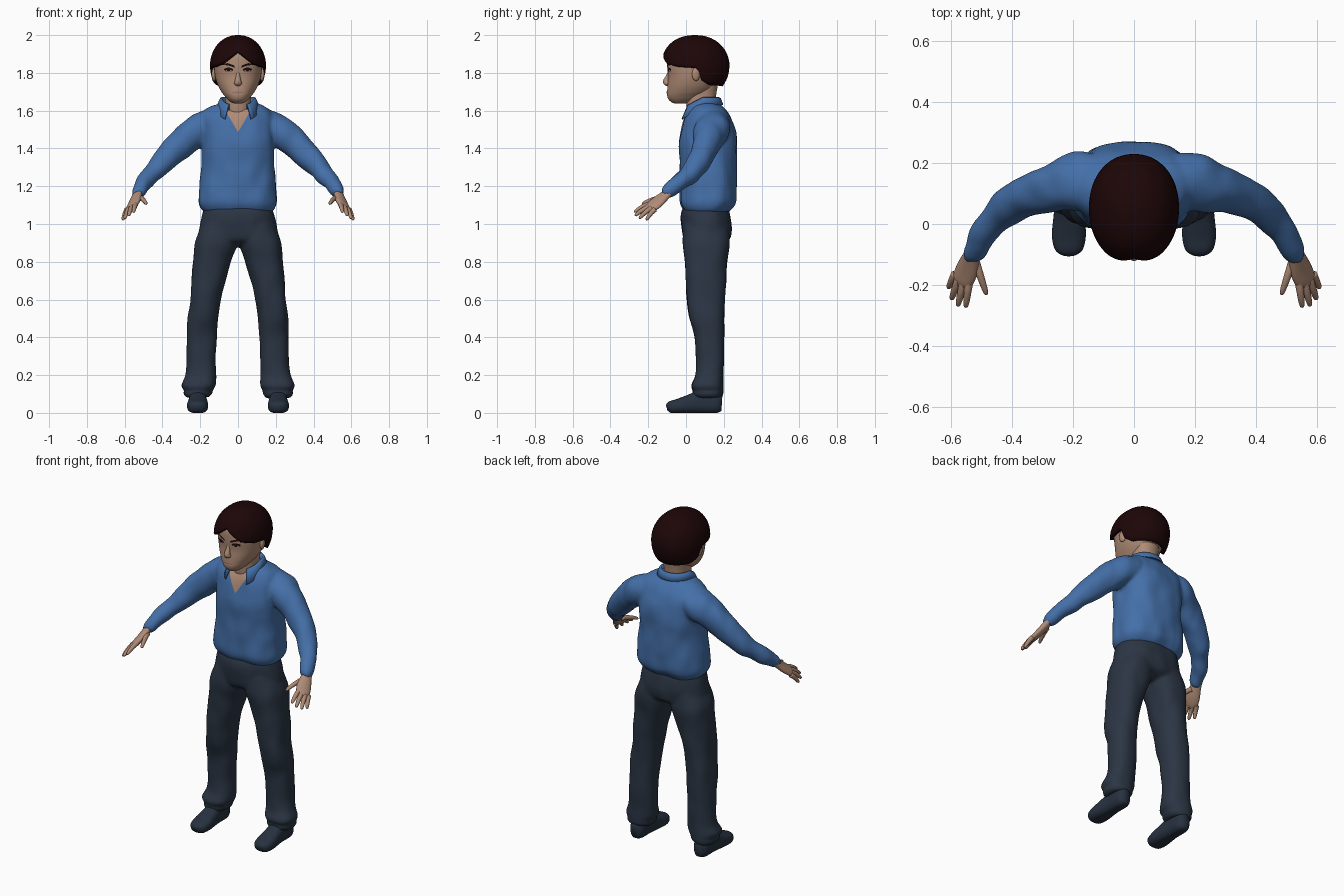
import bpy, bmesh, math
from mathutils import Vector, Matrix, noise
from mathutils.bvhtree import BVHTree

old = bpy.data.objects.get("Cube")
if old:
    bpy.data.objects.remove(old)
link = bpy.context.scene.collection.objects.link


def material(name, *rgb):
    m = bpy.data.materials.new(name)
    m.use_nodes = True
    m.diffuse_color = (*rgb, 1)
    m.node_tree.nodes["Principled BSDF"].inputs["Base Color"].default_value = (*rgb, 1)
    return m


SKIN = material("skin", 0.43, 0.26, 0.18)
LIP = material("lips", 0.34, 0.19, 0.14)
SHIRT = material("shirt_blue", 0.058, 0.16, 0.395)
CLOTH = material("trouser_navy", 0.024, 0.036, 0.057)
SHOE = material("shoe_navy", 0.02, 0.031, 0.05)
HAIR = material("hair_brown", 0.012, 0.0018, 0.0022)
WHITE = material("eye_white", 0.4, 0.33, 0.3)
DARK = material("eye_dark", 0.012, 0.004, 0.004)


def finish(name, bm, *mats, fold=0):
    """Turn a bmesh into an object; fold adds soft cloth wrinkles."""
    bmesh.ops.recalc_face_normals(bm, faces=bm.faces)
    if fold:
        bm.normal_update()
        for v in bm.verts:
            p = v.co
            v.co = p + v.normal * fold * noise.noise(Vector((p.x * 13, p.y * 13, p.z * 8)))
    for f in bm.faces:
        f.smooth = True
    me = bpy.data.meshes.new(name)
    bm.to_mesh(me)
    bm.free()
    for m in mats:
        me.materials.append(m)
    ob = bpy.data.objects.new(name, me)
    link(ob)
    return ob


def mirror(ob):
    """Name the part left_ and add its right_ twin across x = 0."""
    twin = ob.copy()
    twin.data = ob.data.copy()
    twin.data.transform(Matrix.Scale(-1, 4, (1, 0, 0)))
    twin.data.flip_normals()
    twin.name, ob.name = "right_" + ob.name, "left_" + ob.name
    link(twin)


def fuse(middle, limb):
    """Melt a middle part and a mirrored pair of limbs into one skin."""
    me = bpy.data.meshes.new("blend")
    limb.to_mesh(me)
    limb.free()
    middle.from_mesh(me)
    me.transform(Matrix.Scale(-1, 4, (1, 0, 0)))
    middle.from_mesh(me)
    ob = finish("blend", middle)
    remesh = ob.modifiers.new("remesh", "REMESH")
    remesh.mode, remesh.voxel_size = "VOXEL", .009
    soft = ob.modifiers.new("soft", "SMOOTH")
    soft.factor, soft.iterations = .5, 7
    bm = bmesh.new()
    bm.from_object(ob, bpy.context.evaluated_depsgraph_get())
    bpy.data.objects.remove(ob)
    return bm


def spline(rows, k):
    """Catmull-Rom through rows of numbers."""
    rows = [Vector(r) for r in rows]
    out = []
    for i in range(len(rows) - 1):
        a, b, c, d = rows[max(i - 1, 0)], rows[i], rows[i + 1], rows[min(i + 2, len(rows) - 1)]
        for j in range(k):
            t = j / k
            out.append(b + (c - a) * (t / 2) + (a * 2 - b * 5 + c * 4 - d) * (t * t / 2)
                       + (b * 3 - a - c * 3 + d) * (t ** 3 / 2))
    return out + [rows[-1]]


def loft(rings):
    """Skin closed rings of points and cap both ends."""
    bm = bmesh.new()
    rows = [[bm.verts.new(p) for p in r] for r in rings]
    n = len(rows[0])
    for a, b in zip(rows, rows[1:]):
        for i in range(n):
            bm.faces.new((a[i], a[(i + 1) % n], b[(i + 1) % n], b[i]))
    bm.faces.new(rows[0])
    bm.faces.new(rows[-1])
    return bm


def power(x, e):
    return math.copysign(abs(x) ** e, x)


def oval(c, u, v, n, e):
    turns = [math.tau * (i + 0.5) / n for i in range(n)]
    return [c + u * power(math.cos(t), 2 / e) + v * power(math.sin(t), 2 / e) for t in turns]


def body(rows, n=40, e=2.3):
    """Level slices: z, centre x, half width, front y, back y."""
    return loft([oval(Vector((x, (f + b) / 2, z)), Vector((w, 0, 0)), Vector((0, (b - f) / 2, 0)), n, e)
                 for z, x, w, f, b in spline(rows, 5)])


def tube(rows, n=20, e=2, side=None):
    """Slices square to a path: x, y, z, half width, half height."""
    rows = spline(rows, 4)
    mids = [Vector(r[:3]) for r in rows]
    rings = []
    for i, r in enumerate(rows):
        t = (mids[min(i + 1, len(rows) - 1)] - mids[max(i - 1, 0)]).normalized()
        u = Vector(side) if side else Vector((0, 0, 1)).cross(t)
        u = (u - t * u.dot(t)).normalized()
        rings.append(oval(mids[i], u * r[3], t.cross(u) * r[4], n, e))
    return loft(rings)


# Trousers: hips and two legs
hips = body([(1.1, 0, .175, -.01, .22), (1.05, 0, .19, -.025, .235), (.98, 0, .203, -.023, .242),
             (.92, 0, .208, -.012, .231), (.895, 0, .17, .02, .2), (.88, 0, .08, .06, .16)])
leg = body([(1.0, .1, .085, -.01, .22), (.9, .115, .112, -.018, .231), (.8, .138, .101, -.006, .219),
            (.7, .158, .091, -.001, .211), (.6, .173, .081, .004, .206), (.5, .186, .081, .019, .201),
            (.4, .19, .079, .045, .201), (.3, .195, .077, .055, .201), (.2, .199, .081, .05, .196),
            (.145, .21, .09, .029, .197), (.12, .211, .077, .04, .196), (.1, .213, .078, .037, .196),
            (.08, .215, .061, .05, .187)], 32)
finish("trousers", fuse(hips, leg), CLOTH, fold=.006)

# Shoes with flattened soles
shoe = tube([(.213, .19, .05, .025, .04), (.213, .16, .052, .044, .054), (.213, .08, .058, .047, .06),
             (.213, .02, .047, .052, .05), (.214, -.04, .036, .056, .039), (.214, -.085, .03, .045, .031),
             (.214, -.102, .026, .02, .015)], 24, e=2.5)
for v in shoe.verts:
    v.co.z = max(v.co.z, 0)
mirror(finish("shoe", shoe, SHOE))

# Shirt: trunk and sleeves, with an open neck cut into the front
trunk = body([(1.06, 0, .173, 0, .22), (1.08, 0, .195, -.015, .242), (1.12, 0, .209, -.032, .264),
              (1.2, 0, .202, -.031, .267), (1.32, 0, .19, -.036, .268), (1.42, 0, .191, -.041, .271),
              (1.5, 0, .193, -.026, .263), (1.56, 0, .193, -.006, .241), (1.6, 0, .173, .014, .216),
              (1.625, 0, .132, .029, .191), (1.642, 0, .075, .035, .17)], 56, e=2.5)
sleeve = tube([(.1, .14, 1.53, .08, .075), (.18, .14, 1.51, .098, .088), (.245, .125, 1.472, .086, .084),
               (.312, .105, 1.413, .072, .075), (.392, .072, 1.333, .063, .064), (.452, .022, 1.268, .054, .053),
               (.5, -.043, 1.213, .044, .044), (.53, -.1, 1.168, .035, .035), (.532, -.105, 1.164, .027, .026)], 28)
shirt = fuse(trunk, sleeve)
SLOPE, V_LOW = .6, 1.487
for s in (1, -1):
    near = [f for f in shirt.faces if f.calc_center_median().y < .09 and f.calc_center_median().z > V_LOW - .03]
    geom = set(near) | {e for f in near for e in f.edges} | {v for f in near for v in f.verts}
    bmesh.ops.bisect_plane(shirt, geom=list(geom), plane_co=(0, 0, V_LOW), plane_no=(s, 0, -SLOPE))
for f in shirt.faces:
    c = f.calc_center_median()
    f.material_index = int(c.y < .09 and abs(c.x) < SLOPE * (c.z - V_LOW))
finish("shirt", shirt, SHIRT, SKIN, fold=.008)

# Folded collar with two front wings
bm = bmesh.new()
rows = []
for i in range(33):
    a = math.radians(32 + 296 * i / 32)
    front = max(0, math.cos(a))
    top = 1.672 - .045 * front
    row = []
    for grow, drop in ((-.006, .06), (0, 0), (.01, .006), (.024 + .026 * front, .04 + .045 * front)):
        row.append(bm.verts.new(((.086 + grow) * math.sin(a), .088 - (.086 + grow) * math.cos(a), top - drop)))
    rows.append(row)
for a, b in zip(rows, rows[1:]):
    for j in range(3):
        bm.faces.new((a[j], b[j], b[j + 1], a[j + 1]))
collar = finish("shirt_collar", bm, SHIRT)
collar.modifiers.new("thickness", "SOLIDIFY").thickness = .006

# Hands: palm, four fingers and a thumb
palm = [(.527, -.08, 1.178, .025, .022), (.535, -.11, 1.152, .031, .021), (.548, -.15, 1.118, .041, .02),
        (.564, -.185, 1.09, .039, .017), (.57, -.203, 1.078, .027, .01)]
mirror(finish("palm", tube(palm, side=(.045, .025, -.03)), SKIN))
digits = {"index_finger": ((.542, -.19, 1.105), (.553, -.274, 1.062)),
          "middle_finger": ((.56, -.19, 1.092), (.579, -.27, 1.043)),
          "ring_finger": ((.577, -.183, 1.082), (.6, -.248, 1.028)),
          "little_finger": ((.588, -.165, 1.076), (.61, -.21, 1.02)),
          "thumb": ((.52, -.125, 1.14), (.484, -.233, 1.105))}
for name, (root, tip) in digits.items():
    a, b = Vector(root), Vector(tip)
    path = []
    for t, r in ((0, .0145), (.35, .013), (.7, .011), (.93, .008), (1, .002)):
        p = a.lerp(b, t) + Vector((0, 0, .024 * t * (1 - t)))
        path.append((*p, r, r))
    mirror(finish(name, tube(path, 10), SKIN))

# Neck, head, nose and ears
finish("neck", body([(1.52, 0, .07, .02, .16), (1.6, 0, .069, .005, .155), (1.68, 0, .07, 0, .16),
                     (1.74, 0, .075, 0, .17)], 28), SKIN)
head = body([(1.638, 0, .02, -.06, .0), (1.645, 0, .038, -.077, .03), (1.66, 0, .056, -.093, .07),
             (1.68, 0, .073, -.1, .1), (1.7, 0, .088, -.1, .13), (1.735, 0, .107, -.098, .16),
             (1.78, 0, .121, -.095, .18), (1.84, 0, .127, -.1, .195), (1.9, 0, .119, -.094, .185),
             (1.95, 0, .085, -.05, .16), (1.97, 0, .05, 0, .12)], 48, e=2.2)
face = BVHTree.FromBMesh(head)
finish("head", head, SKIN)
finish("nose", tube([(0, -.083, 1.815, .009, .009), (0, -.093, 1.785, .011, .012), (0, -.102, 1.757, .017, .019),
                     (0, -.1, 1.745, .021, .017), (0, -.093, 1.736, .014, .008)], 16, side=(1, 0, 0)), SKIN)
ear = bmesh.new()
bmesh.ops.create_uvsphere(ear, u_segments=16, v_segments=10, radius=1,
                          matrix=Matrix.Translation((.126, .053, 1.793)) @ Matrix.Rotation(.25, 4, "Z")
                          @ Matrix.Diagonal((.013, .022, .036, 1)))
mirror(finish("ear", ear, SKIN))


def plate(name, outline, mat, lift):
    """Thin detail laid on the face from an x, z outline."""
    bm = bmesh.new()
    mid = (sum(p[0] for p in outline) / len(outline), sum(p[1] for p in outline) / len(outline))
    vs = []
    for x, z in [mid] + outline:
        hit = face.ray_cast(Vector((x, -1, z)), Vector((0, 1, 0)))[0]
        vs.append(bm.verts.new(hit + Vector((0, -lift, 0))))
    ring = vs[1:]
    for a, b in zip(ring, ring[1:] + ring[:1]):
        bm.faces.new((vs[0], a, b))
    return finish(name, bm, mat)


def disc(x, z, w, h):
    return [(x + w * math.cos(i * math.tau / 14), z + h * math.sin(i * math.tau / 14)) for i in range(14)]


# Eyes, brows and mouth
mirror(plate("eye_lash_line", disc(.05, 1.817, .024, .011), DARK, .002))
mirror(plate("eye_white", disc(.05, 1.812, .016, .005), WHITE, .0035))
mirror(plate("eye_iris", disc(.05, 1.815, .01, .0075), DARK, .005))
mirror(plate("eyebrow", [(.017, 1.827), (.05, 1.839), (.088, 1.843), (.055, 1.852), (.019, 1.839)], DARK, .003))
plate("mouth", disc(0, 1.695, .032, .006), LIP, .003)

# Hair cap: a dome whose lower edge follows the hairline
edge = [(0, 1.915), (15, 1.885), (35, 1.848), (60, 1.832), (93, 1.825), (100, 1.76), (115, 1.735), (181, 1.728)]


def hairline(deg):
    for (a, za), (b, zb) in zip(edge, edge[1:]):
        if deg <= b:
            return za + (zb - za) * (deg - a) / (b - a)


hair = bmesh.new()
SEG, ROWS = 72, 16
rings = []
for i in range(SEG):
    deg = 360 * i / SEG
    a = math.radians(deg)
    ahead, behind = max(0, math.cos(a)), max(0, -math.cos(a))
    low = math.acos((hairline(min(deg, 360 - deg)) - 1.84) / .16)
    ring = []
    for j in range(ROWS + 1):
        p = low * j / ROWS
        s = math.sin(p) ** (.5 + .2 * behind if p > math.pi / 2 else .95 - .1 * ahead)
        x, y = power(math.sin(a), .94), power(math.cos(a), .94)
        ring.append(hair.verts.new((.148 * s * x, .052 - (.178 + .006 * ahead) * s * y, 1.84 + .16 * math.cos(p))))
    rings.append(ring)
for a, b in zip(rings, rings[1:] + rings[:1]):
    for j in range(ROWS):
        hair.faces.new((a[j], a[j + 1], b[j + 1], b[j]))
bmesh.ops.remove_doubles(hair, verts=hair.verts, dist=.0005)
cap = finish("hair", hair, HAIR)
shell = cap.modifiers.new("thickness", "SOLIDIFY")
shell.thickness, shell.offset = .02, -1
